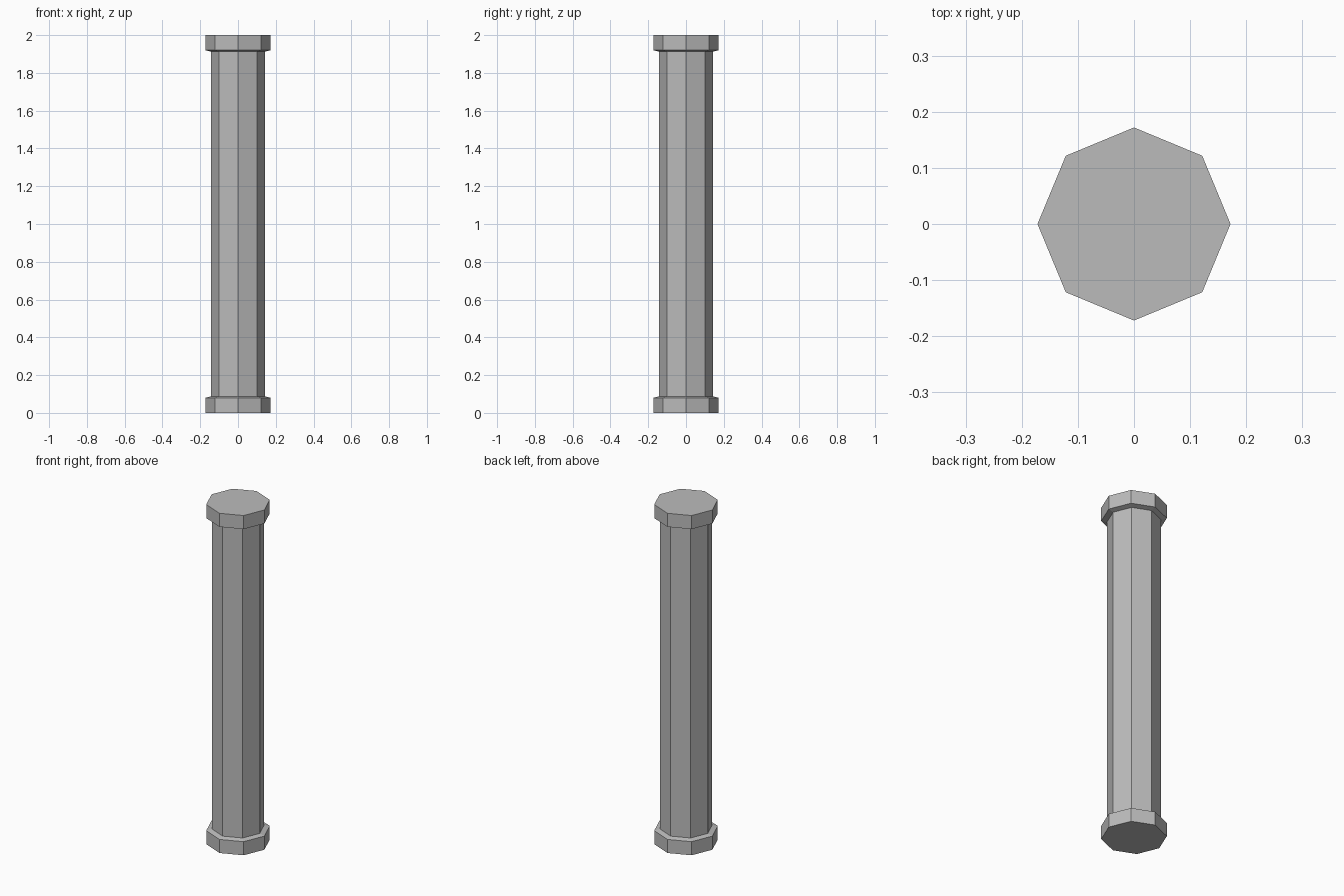
import bpy, bmesh, math

if "Cube" in bpy.data.objects:
    bpy.data.objects.remove(bpy.data.objects["Cube"])

stone = bpy.data.materials.new("grey stone")
stone.diffuse_color = (0.5, 0.5, 0.5, 1)
stone.use_nodes = True
stone.node_tree.nodes["Principled BSDF"].inputs["Base Color"].default_value = stone.diffuse_color

SIDES = 8
BLOCK_R, SHAFT_R = 0.172, 0.142


def octagonal_part(name, rings):
    """Flat-sided solid lofted through (radius, height) rings, capped at both ends."""
    bm = bmesh.new()
    loops = [[bm.verts.new((r * math.cos(math.tau * i / SIDES),
                            r * math.sin(math.tau * i / SIDES), z))
              for i in range(SIDES)] for r, z in rings]
    for low, high in zip(loops, loops[1:]):
        for i in range(SIDES):
            j = (i + 1) % SIDES
            bm.faces.new((low[i], low[j], high[j], high[i]))
    bm.faces.new(loops[0][::-1])
    bm.faces.new(loops[-1])
    mesh = bpy.data.meshes.new(name)
    bm.to_mesh(mesh)
    bm.free()
    mesh.materials.append(stone)
    obj = bpy.data.objects.new(name, mesh)
    bpy.context.collection.objects.link(obj)
    return obj


# Base block with a slightly sloped shoulder
octagonal_part("base", [(BLOCK_R, 0), (BLOCK_R, 0.08), (SHAFT_R, 0.088)])
# Long shaft
octagonal_part("shaft", [(SHAFT_R, 0.088), (SHAFT_R, 1.912)])
# Capital block, mirroring the base
octagonal_part("capital", [(SHAFT_R, 1.912), (BLOCK_R, 1.92), (BLOCK_R, 2)])
